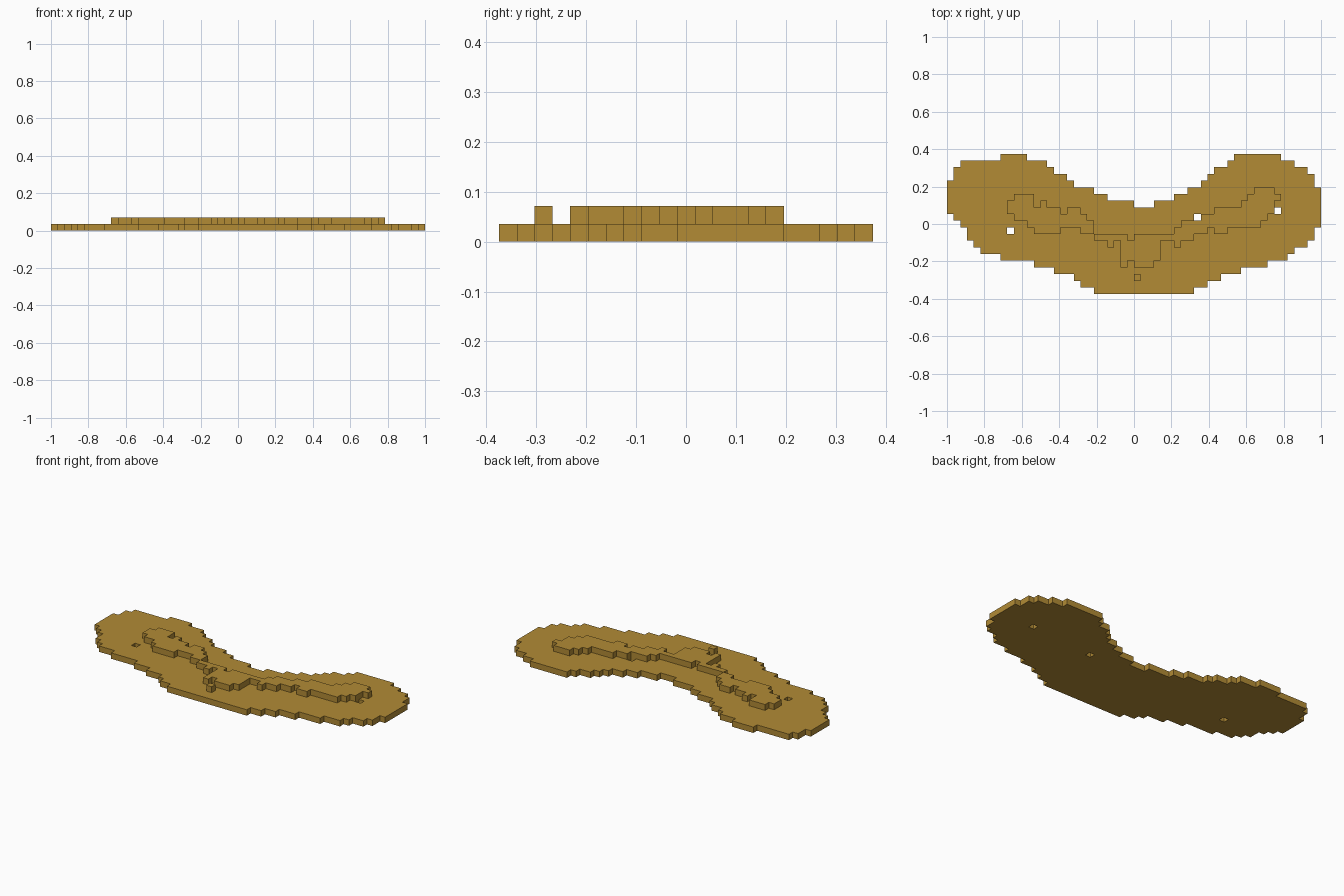
import bpy
import bmesh

cube = bpy.data.objects.get("Cube")
if cube:
    bpy.data.objects.remove(cube, do_unlink=True)

CELL = 2 / 56            # the plate is 56 cells wide and 21 deep
ROWS = 21

ochre = bpy.data.materials.new("ochre")
ochre.use_nodes = True
COLOUR = (0.445, 0.258, 0.036, 1)
ochre.diffuse_color = COLOUR
ochre.node_tree.nodes["Principled BSDF"].inputs["Base Color"].default_value = COLOUR


def cells(rows):
    """Expand {row: 'start-end start-end'} into a set of grid cells."""
    found = set()
    for row, spans in rows.items():
        for span in spans.split():
            a, b = map(int, span.split("-"))
            found.update((col, row) for col in range(a, b))
    return found


def slab(name, grid, z):
    """One-cell-thick slab; walls only stand on exposed cell sides."""
    bm = bmesh.new()
    verts = {}

    def vert(c, r, k):
        if (c, r, k) not in verts:
            verts[c, r, k] = bm.verts.new(
                (c * CELL - 1, (ROWS / 2 - r) * CELL, z + k * CELL))
        return verts[c, r, k]

    for c, r in sorted(grid):
        ring = [(c, r + 1), (c + 1, r + 1), (c + 1, r), (c, r)]
        bm.faces.new([vert(*p, 1) for p in ring])
        bm.faces.new([vert(*p, 0) for p in reversed(ring)])
        sides = [(c, r + 1), (c + 1, r), (c, r - 1), (c - 1, r)]
        for i, neighbour in enumerate(sides):
            if neighbour not in grid:
                p, q = ring[i], ring[(i + 1) % 4]
                bm.faces.new([vert(*p, 0), vert(*q, 0), vert(*q, 1), vert(*p, 1)])
    mesh = bpy.data.meshes.new(name)
    bm.to_mesh(mesh)
    bm.free()
    mesh.materials.append(ochre)
    obj = bpy.data.objects.new(name, mesh)
    bpy.context.collection.objects.link(obj)
    return obj


# Crescent base plate, rows listed from back to front
base = cells({
    0: "8-12 43-50", 1: "2-15 42-52", 2: "1-16 40-54", 3: "1-18 39-55",
    4: "0-19 38-55", 5: "0-22 36-56", 6: "0-24 34-56", 7: "0-28 31-56",
    8: "0-56", 9: "1-56", 10: "2-56", 11: "3-55", 12: "3-55", 13: "4-54",
    14: "5-52", 15: "8-51", 16: "13-48", 17: "16-44", 18: "19-41",
    19: "20-39", 20: "22-37"})
# Three small through holes
base -= {(9, 11), (37, 9), (49, 8)}
slab("base_plate", base, 0)

# Raised winged ridge
ridge = cells({
    5: "46-49", 6: "10-13 45-50", 7: "9-13 14-15 44-49",
    8: "9-17 18-20 40-49", 9: "10-21 38-48", 10: "12-22 35-47",
    11: "13-17 20-22 34-39 40-42", 12: "22-27 28-37",
    13: "24-25 26-32 34-35", 14: "26-32", 15: "26-32", 16: "26-27 28-31"})
slab("raised_ridge", ridge, CELL)

# Single stud in front of the ridge
slab("front_stud", {(28, 18)}, CELL)
